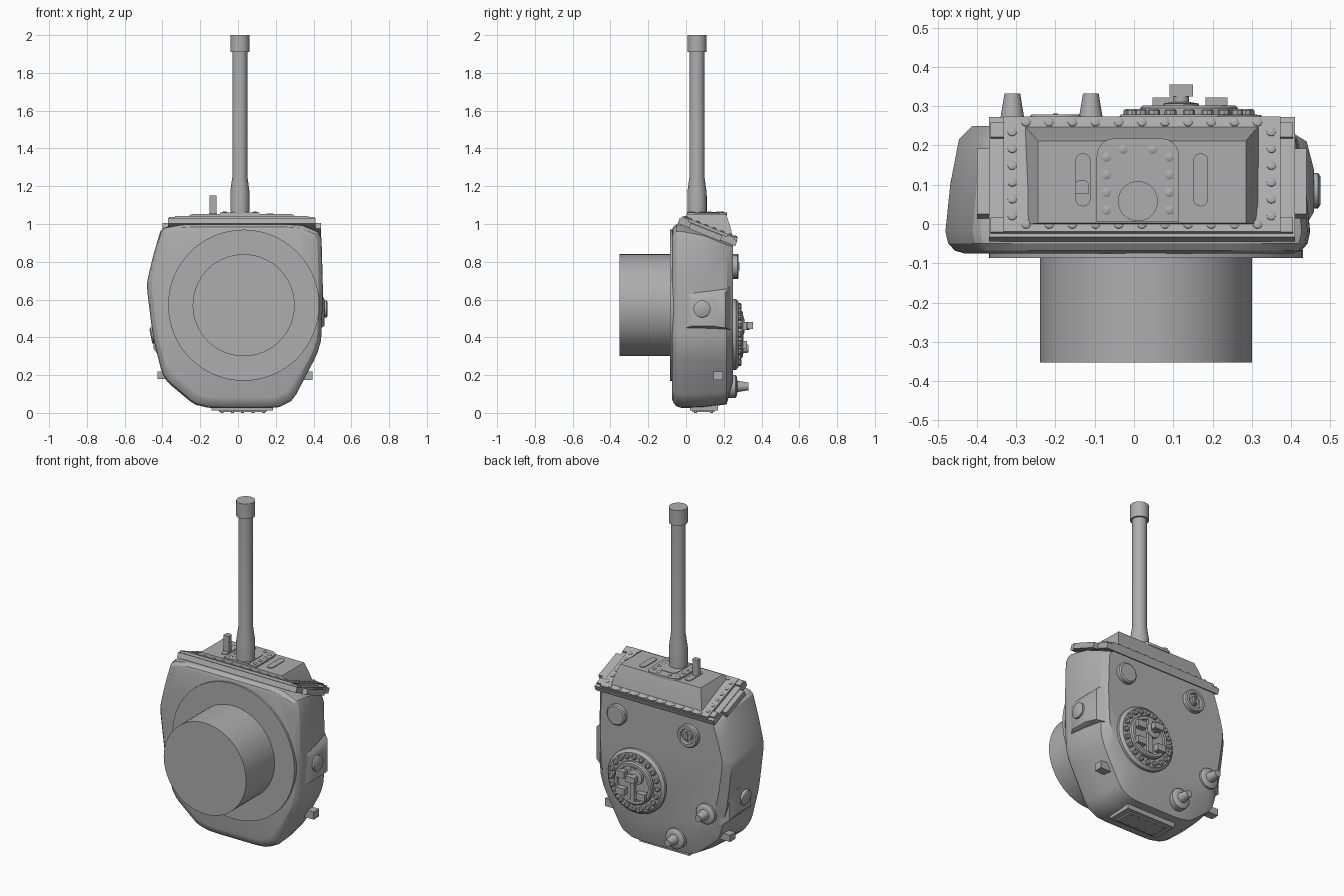
import bpy, bmesh, math
from mathutils import Matrix, Vector

if "Cube" in bpy.data.objects:
    bpy.data.objects.remove(bpy.data.objects["Cube"])

metal = bpy.data.materials.new("plain_grey")
metal.use_nodes = True
GREY = (0.42, 0.42, 0.42, 1)
metal.diffuse_color = GREY
metal.node_tree.nodes["Principled BSDF"].inputs["Base Color"].default_value = GREY

UP, DOWN, BACK, FRONT = Vector((0, 0, 1)), Vector((0, 0, -1)), Vector((0, 1, 0)), Vector((0, -1, 0))


def loft(name, rings, matrices=(Matrix(),), angle=35):
    """Skin equal-length rings of points, cap both ends, repeat per matrix."""
    bm = bmesh.new()
    for mat in matrices:
        loops = [[bm.verts.new(mat @ Vector(p)) for p in ring] for ring in rings]
        n = len(loops[0])
        for a, b in zip(loops, loops[1:]):
            for i in range(n):
                j = (i + 1) % n
                bm.faces.new((a[i], a[j], b[j], b[i]))
        bm.faces.new(loops[0])
        bm.faces.new(loops[-1])
    bmesh.ops.recalc_face_normals(bm, faces=bm.faces)
    mesh = bpy.data.meshes.new(name)
    bm.to_mesh(mesh)
    bm.free()
    mesh.materials.append(metal)
    for poly in mesh.polygons:
        poly.use_smooth = True
    mesh.set_sharp_from_angle(angle=math.radians(angle))
    obj = bpy.data.objects.new(name, mesh)
    bpy.context.scene.collection.objects.link(obj)
    return obj


def place(loc, axis):
    return Matrix.Translation(loc) @ axis.to_track_quat('Z', 'Y').to_matrix().to_4x4()


def turned(name, profile, spots, sides=32):
    """Round part from (radius, height) pairs, repeated at each spot matrix."""
    rings = [[(r * math.cos(math.tau * i / sides), r * math.sin(math.tau * i / sides), h)
              for i in range(sides)] for r, h in profile]
    return loft(name, rings, spots)


def rect(x0, x1, y0, y1, z0, z1):
    return [(x0, y0, z0), (x1, y0, z0), (x1, y1, z1), (x0, y1, z1)]


def box(name, x, y, z, matrices=(Matrix(),)):
    return loft(name, [rect(*x, *y, h, h) for h in z], matrices)


def side_rect(x, y0, y1, z0, z1):
    return [(x, y0, z0), (x, y1, z0), (x, y1, z1), (x, y0, z1)]


def round_corners(points, ratio, times):
    for _ in range(times):
        out = []
        for i, p in enumerate(points):
            a, b = Vector(p), Vector(points[(i + 1) % len(points)])
            out += [a.lerp(b, ratio), b.lerp(a, ratio)]
        points = out
    return points


def rounded_plate(name, x0, x1, y0, y1, z0, z1, r, both_ends=False):
    """Flat plate with rounded back corners, optionally rounded front ones."""
    corners = [(x1 - r, y1 - r, 0), (x0 + r, y1 - r, 90)]
    if both_ends:
        corners += [(x0 + r, y0 + r, 180), (x1 - r, y0 + r, 270)]
    pts = []
    for cx, cy, start in corners:
        for k in range(7):
            a = math.radians(start + 15 * k)
            pts.append((cx + r * math.cos(a), cy + r * math.sin(a)))
    if not both_ends:
        pts += [(x0, y0), (x1, y0)]
    return loft(name, [[(x, y, z) for x, y in pts] for z in (z0, z1)])


# Housing: rounded outline swept from front to back with a sloping top
outline = round_corners([(-0.21, 0.025), (0.27, 0.025), (0.44, 0.35), (0.45, 0.65), (0.44, 1.0),
                         (-0.40, 1.0), (-0.45, 0.83), (-0.485, 0.68), (-0.45, 0.4), (-0.395, 0.18)], 0.13, 2)


def section(y, scale, bottom, top):
    return [(0.01 + (x - 0.01) * scale, y, bottom + (z - 0.025) * (top - bottom) / 0.975)
            for x, z in outline]


loft("housing", [section(-0.075, 0.90, 0.08, 0.965), section(-0.068, 0.95, 0.055, 0.985),
                 section(-0.05, 0.985, 0.035, 0.998), section(-0.02, 1, 0.025, 1.0),
                 section(0.1, 0.975, 0.03, 0.975), section(0.215, 0.93, 0.045, 0.925),
                 section(0.25, 0.86, 0.17, 0.91)], angle=28)

# Front flange and drum
turned("front_flange", [(0.40, 0), (0.40, 0.02)], [place((0.03, -0.066, 0.57), FRONT)], 64)
turned("front_drum", [(0.27, 0), (0.27, 0.273)], [place((0.03, -0.08, 0.57), FRONT)], 64)

# Sloping top cover with its layers, clips and bolts
tilt = Matrix.Translation((0.02, 0.125, 0.985)) @ Matrix.Rotation(math.radians(-21.5), 4, 'X')
box("cover_base", (-0.39, 0.39), (-0.164, 0.164), (-0.045, -0.014), [tilt])
box("cover_plate", (-0.353, 0.353), (-0.155, 0.16), (-0.016, 0), [tilt])
for side, s in (("left", 1), ("right", -1)):
    box(side + "_cover_bracket", sorted((0.38 * s, 0.42 * s)), (-0.1, 0.08), (-0.05, -0.018), [tilt])
    for end, y in (("front", -0.135), ("back", 0.125)):
        box(f"{side}_{end}_clip", sorted((0.35 * s, 0.385 * s)), (y - 0.02, y + 0.02), (-0.02, -0.004), [tilt])
spots = [(-0.295 + 0.059 * i, y) for i in range(11) for y in (-0.135, 0.145)]
spots += [(x, -0.112 + 0.046 * i) for i in range(6) for x in (-0.33, 0.33)]
turned("cover_bolts", [(0.012, -0.002), (0.012, 0.003), (0.006, 0.007)],
       [tilt @ Matrix.Translation((x, y, 0)) for x, y in spots], 12)

# Raised pedestal with a level top
loft("pedestal", [rect(-0.28, 0.32, -0.002, 0.25, 1.02, 0.925),
                  rect(-0.265, 0.305, 0.0, 0.235, 1.04, 0.985),
                  rect(-0.245, 0.285, 0.002, 0.212, 1.052, 1.052)])
rounded_plate("mast_pad", -0.095, 0.115, 0.005, 0.218, 1.045, 1.061, 0.045)
rounded_plate("mast_pad_inset", -0.043, 0.062, 0.005, 0.165, 1.06, 1.064, 0.025)
for side, x in (("right", -0.13), ("left", 0.17)):
    rounded_plate(side + "_slot", x - 0.019, x + 0.019, 0.045, 0.18, 1.05, 1.056, 0.0185, True)
pad_spots = [(x, 0.035 + 0.045 * i) for i in range(4) for x in (-0.07, 0.09)] + [(-0.028, 0.19), (0.047, 0.19)]
turned("pad_bolts", [(0.012, 0), (0.012, 0.003), (0.006, 0.006)],
       [Matrix.Translation((x, y, 1.06)) for x, y in pad_spots], 12)
rounded_plate("top_peg", -0.15, -0.115, 0.078, 0.112, 1.05, 1.15, 0.014)

# Mast
turned("mast", [(0.051, 1.05), (0.051, 1.17), (0.04, 1.25), (0.04, 1.92)],
       [Matrix.Translation((0.01, 0.058, 0))])
turned("mast_cap", [(0.051, 1.91), (0.051, 2.0)], [Matrix.Translation((0.01, 0.058, 0))])

# Round access hatch on the back
HX, HZ = 0.14, 0.415
hatch = place((HX, 0.245, HZ), BACK)
turned("hatch_base", [(0.188, 0), (0.188, 0.02), (0.172, 0.034), (0.13, 0.034)], [hatch], 48)
turned("hatch_rim", [(0.125, 0.03), (0.125, 0.05), (0.118, 0.057), (0.102, 0.057), (0.1, 0.045)], [hatch], 48)
turned("hatch_bolts", [(0.015, 0), (0.015, 0.012), (0.01, 0.016)],
       [place((HX + 0.152 * math.cos(a), 0.277, HZ + 0.152 * math.sin(a)), BACK)
        for a in (math.tau * i / 20 for i in range(20))], 8)
box("hatch_bar", (HX - 0.014, HX + 0.014), (0.285, 0.305), (HZ - 0.1, HZ + 0.1))
turned("hatch_hub", [(0.045, 0.04), (0.045, 0.062), (0.02, 0.066), (0.02, 0.09)],
       [place((HX - 0.02, 0.245, HZ + 0.045), BACK)], 24)
box("hatch_handle", (0.09, 0.15), (0.325, 0.355), (0.445, 0.48))
for i, (x, z) in enumerate(((0.21, 0.36), (0.21, 0.46), (0.075, 0.36))):
    box(f"hatch_lug_{i + 1}", (x - 0.028, x + 0.028), (0.285, 0.322), (z - 0.02, z + 0.02))

# Back bosses and nozzles
turned("back_blank_boss", [(0.06, 0), (0.06, 0.032), (0.052, 0.038)], [place((0.27, 0.24, 0.775), BACK)])
turned("back_port_ring", [(0.066, 0), (0.066, 0.033), (0.06, 0.039), (0.045, 0.039), (0.042, 0.022),
                          (0.026, 0.022), (0.026, 0.036)], [place((-0.2, 0.24, 0.775), BACK)])
box("back_port_key", (-0.206, -0.194), (0.27, 0.282), (0.755, 0.795))
turned("back_nozzles", [(0.06, 0), (0.06, 0.052), (0.05, 0.06), (0.03, 0.062), (0.02, 0.122)],
       [place((x, 0.21, z), BACK) for x, z in ((-0.11, 0.14), (-0.31, 0.34))])

# Side pads with round caps
loft("left_pad", [side_rect(0.40, -0.01, 0.235, 0.44, 0.67), side_rect(0.44, 0.0, 0.21, 0.45, 0.64),
                  side_rect(0.458, 0.03, 0.14, 0.46, 0.60)])
loft("right_pad", [side_rect(-0.38, -0.01, 0.23, 0.27, 0.55), side_rect(-0.425, 0.0, 0.2, 0.31, 0.5),
                   side_rect(-0.447, 0.03, 0.14, 0.34, 0.48)])
cap = [(0.045, -0.02), (0.045, 0.012), (0.036, 0.018)]
turned("left_pad_cap", cap, [place((0.457, 0.085, 0.55), Vector((1, 0, 0)))])
turned("right_pad_cap", cap, [place((-0.444, 0.085, 0.41), Vector((-1, 0, -0.2)))])

# Small side lugs
box("right_lug", (-0.425, -0.36), (0.145, 0.195), (0.18, 0.22))
box("left_lug", (0.31, 0.395), (0.145, 0.195), (0.175, 0.22))

# Bottom plate with bolts
box("bottom_plate", (-0.14, 0.185), (0.02, 0.17), (0.012, 0.05))
box("bottom_panel", (-0.10, 0.15), (0.035, 0.15), (0.004, 0.02))
turned("bottom_bolts", [(0.008, 0), (0.008, 0.005)],
       [place((-0.085 + 0.055 * i, y, 0.005), DOWN) for i in range(5) for y in (0.05, 0.135)], 8)
